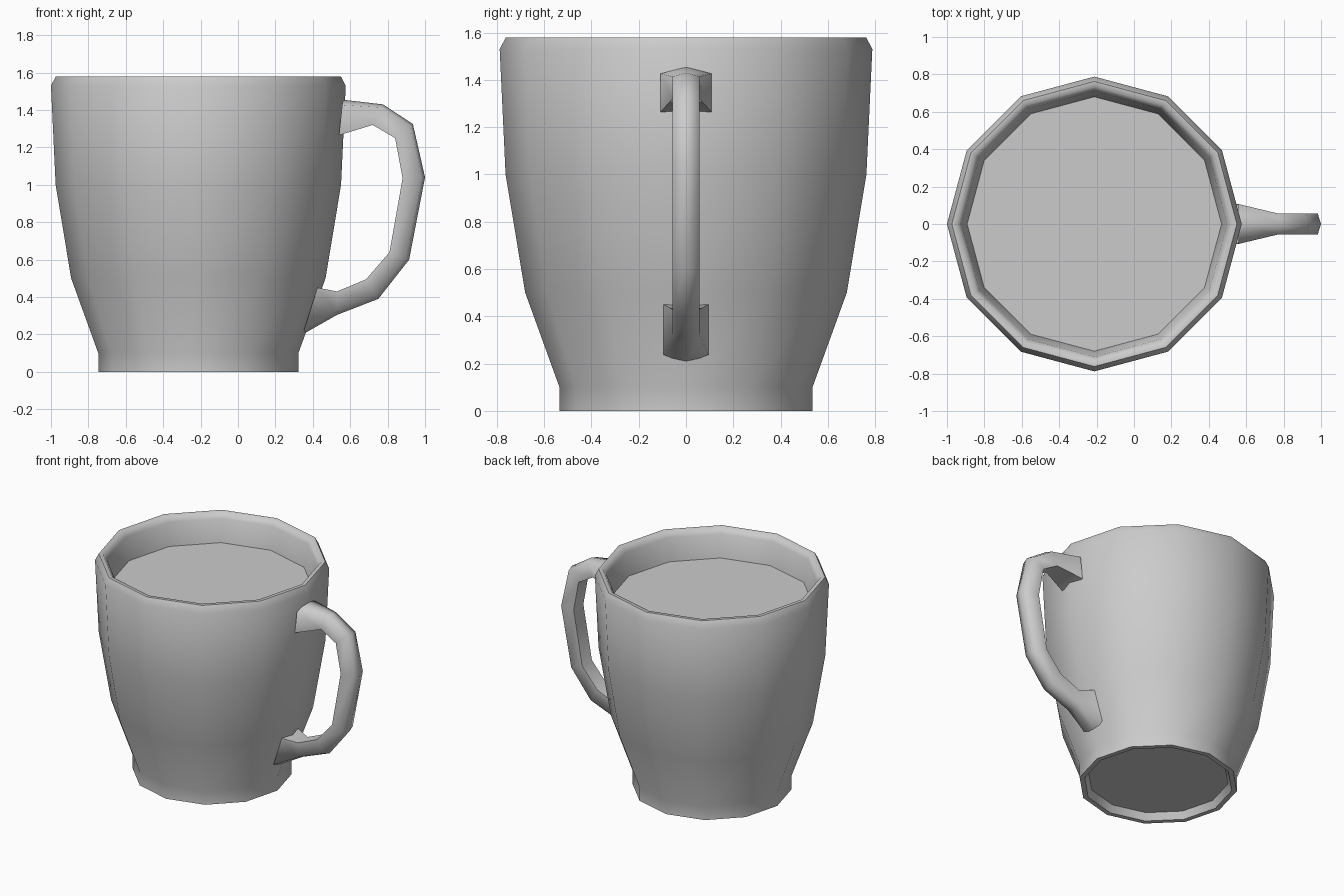
import bpy
from math import cos, sin, pi, radians

if "Cube" in bpy.data.objects:
    bpy.data.objects.remove(bpy.data.objects["Cube"])

CX, SIDES = -0.212, 12  # mug axis and number of sides


def loft(name, rings, cap_start=False, angle=60):
    """Skin a list of equal-length point rings with quads."""
    n = len(rings[0])
    verts = [p for ring in rings for p in ring]
    faces = [(i * n + k, i * n + (k + 1) % n,
              (i + 1) * n + (k + 1) % n, (i + 1) * n + k)
             for i in range(len(rings) - 1) for k in range(n)]
    if cap_start:
        faces.append(tuple(reversed(range(n))))
    return make(name, verts, faces, angle)


def make(name, verts, faces, angle):
    mesh = bpy.data.meshes.new(name)
    mesh.from_pydata(verts, [], faces)
    obj = bpy.data.objects.new(name, mesh)
    bpy.context.collection.objects.link(obj)
    bpy.ops.object.select_all(action='DESELECT')
    obj.select_set(True)
    bpy.context.view_layer.objects.active = obj
    bpy.ops.object.shade_smooth_by_angle(angle=radians(angle))
    return obj


def circle(r, z):
    return [(CX + r * cos(2 * pi * k / SIDES), r * sin(2 * pi * k / SIDES), z)
            for k in range(SIDES)]


# Cup body: recessed base, foot, outer wall, rounded rim, inner wall
profile = [(0.475, 0.05), (0.50, 0), (0.535, 0), (0.535, 0.10), (0.68, 0.50),
           (0.763, 1.0), (0.788, 1.53), (0.762, 1.58), (0.735, 1.58),
           (0.71, 1.54), (0.68, 1.375)]
loft("cup_body", [circle(r, z) for r, z in profile], cap_start=True)

# Drink surface
make("drink_surface", circle(0.68, 1.375), [tuple(range(SIDES))], 30)

# Handle: five-sided sections (outer x, z, inner x, z, half width), bottom to top
sections = [
    (0.345, 0.20, 0.425, 0.45, 0.095),
    (0.53, 0.305, 0.53, 0.43, 0.057),
    (0.75, 0.39, 0.685, 0.495, 0.057),
    (0.915, 0.60, 0.81, 0.64, 0.057),
    (1.0, 1.04, 0.88, 1.035, 0.057),
    (0.935, 1.325, 0.84, 1.25, 0.057),
    (0.775, 1.43, 0.72, 1.32, 0.057),
    (0.56, 1.455, 0.54, 1.265, 0.107),
]


def handle_ring(ox, oz, ix, iz, w):
    cx, cz = ox + (ix - ox) * 0.15, oz + (iz - oz) * 0.15
    return [(ox, 0, oz), (cx, w, cz), (ix, w, iz), (ix, -w, iz), (cx, -w, cz)]


loft("handle", [handle_ring(*s) for s in sections], angle=80)
